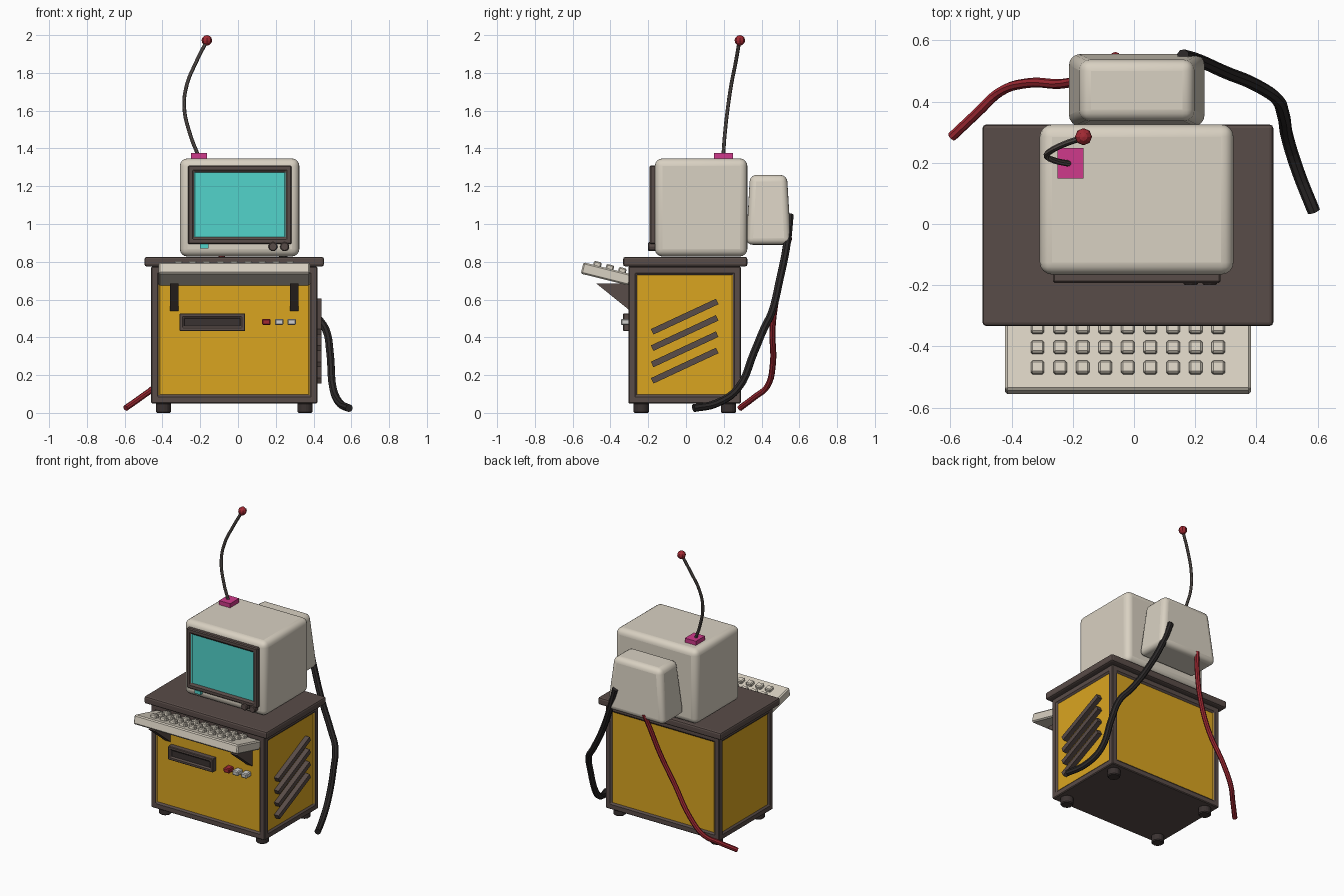
import bpy, bmesh
from math import radians
from mathutils import Vector, Matrix

cube = bpy.data.objects.get("Cube")
if cube:
    bpy.data.objects.remove(cube, do_unlink=True)


def material(name, hex_code):
    channels = [int(hex_code[i:i + 2], 16) / 255 for i in (0, 2, 4)]
    linear = [c / 12.92 if c < 0.04 else ((c + 0.055) / 1.055) ** 2.4 for c in channels]
    mat = bpy.data.materials.new(name)
    mat.use_nodes = True
    mat.diffuse_color = (*linear, 1)
    mat.node_tree.nodes["Principled BSDF"].inputs["Base Color"].default_value = (*linear, 1)
    return mat


BROWN = material("dark brown", "594C48")
DARK = material("near black brown", "3A3231")
YELLOW = material("mustard yellow", "DAA520")
BEIGE = material("warm beige", "D9D1C2")
TEAL = material("screen teal", "52D3CB")
MAGENTA = material("magenta", "CF3A8B")
RED = material("deep red", "A32A34")
BLACK = material("cable black", "2B2828")
GREY = material("wire grey", "645C58")
WHITE = material("button grey", "D0CFCC")


def finish(name, bm, mats, bevel=0, segments=1, smooth=False):
    """Turn a bmesh into an object with an optional bevel."""
    bmesh.ops.recalc_face_normals(bm, faces=bm.faces)
    mesh = bpy.data.meshes.new(name)
    bm.to_mesh(mesh)
    bm.free()
    for mat in mats:
        mesh.materials.append(mat)
    obj = bpy.data.objects.new(name, mesh)
    bpy.context.collection.objects.link(obj)
    if bevel:
        mod = obj.modifiers.new("Bevel", "BEVEL")
        mod.width, mod.segments = bevel, segments
    if smooth:
        bpy.ops.object.select_all(action="DESELECT")
        obj.select_set(True)
        bpy.context.view_layer.objects.active = obj
        bpy.ops.object.shade_smooth_by_angle(angle=radians(40))
    return obj


def box_mesh(x, y, z):
    """Box from (low, high) ranges on each axis."""
    bm = bmesh.new()
    bmesh.ops.create_cube(bm, size=1)
    for v in bm.verts:
        v.co = Vector((a[0] + (c + 0.5) * (a[1] - a[0])) for a, c in zip((x, y, z), v.co))
    return bm


def box(name, x, y, z, mat, bevel=0, segments=1, smooth=False):
    return finish(name, box_mesh(x, y, z), [mat], bevel, segments, smooth)


def inset_panels(bm, faces, thickness, depth):
    """Recess a panel in each face and give it the second material."""
    bm.normal_update()
    bmesh.ops.inset_individual(bm, faces=faces, thickness=thickness)
    bmesh.ops.inset_individual(bm, faces=faces, thickness=0.002, depth=-depth)
    for face in faces:
        face.material_index = 1


def cylinder(name, centre, radius, depth, axis, mat, sides, bevel=0):
    bm = bmesh.new()
    bmesh.ops.create_cone(bm, cap_ends=True, segments=sides, radius1=radius,
                          radius2=radius, depth=depth)
    obj = finish(name, bm, [mat], bevel)
    obj.location = centre
    if axis == "y":
        obj.rotation_euler.x = radians(90)
    return obj


def tube(name, points, radius, mat):
    """Round cable along a smooth path, converted to a mesh."""
    curve = bpy.data.curves.new(name, "CURVE")
    curve.dimensions = "3D"
    curve.bevel_depth, curve.bevel_resolution = radius, 2
    curve.resolution_u, curve.use_fill_caps = 5, True
    spline = curve.splines.new("BEZIER")
    spline.bezier_points.add(len(points) - 1)
    for knot, co in zip(spline.bezier_points, points):
        knot.co = co
        knot.handle_left_type = knot.handle_right_type = "AUTO"
    spline.use_smooth = False
    curve.materials.append(mat)
    obj = bpy.data.objects.new(name, curve)
    bpy.context.collection.objects.link(obj)
    bpy.ops.object.select_all(action="DESELECT")
    obj.select_set(True)
    bpy.context.view_layer.objects.active = obj
    bpy.ops.object.convert(target="MESH")


# Cabinet with recessed side panels, top and feet
bm = box_mesh((-0.46, 0.42), (-0.305, 0.29), (0.05, 0.775))
bm.normal_update()
inset_panels(bm, [f for f in bm.faces if abs(f.normal.z) < 0.5], 0.056, 0.01)
finish("cabinet", bm, [BROWN, YELLOW], 0.008)
box("tabletop", (-0.495, 0.455), (-0.333, 0.325), (0.775, 0.826), BROWN, 0.012, 2)
for x in (-0.395, 0.355):
    for y in (-0.237, 0.225):
        cylinder("foot", (x, y, 0.027), 0.042, 0.054, "z", DARK, 10, 0.006)

# Slanted vent bars on the left side
for i in range(4):
    bar = box("vent_bar", (-0.017, 0.017), (-0.19, 0.19), (-0.016, 0.016), BROWN)
    bar.location = (0.426, -0.007, 0.25 + i * 0.0865)
    bar.rotation_euler.x = radians(25)

# Disk drive and buttons
bm = box_mesh((-0.31, 0.038), (-0.333, -0.29), (0.433, 0.527))
bm.normal_update()
inset_panels(bm, [f for f in bm.faces if f.normal.y < -0.5], 0.03, 0.008)
finish("disk_drive", bm, [BROWN, DARK], 0.006)
for x, mat in ((0.15, RED), (0.218, WHITE), (0.284, WHITE)):
    box("button", (x - 0.023, x + 0.023), (-0.345, -0.29), (0.465, 0.498), mat, 0.006)

# Keyboard tray and keys, tilted down toward the cabinet
tilt = Matrix.Translation((-0.02, -0.42, 0.735)) @ Matrix.Rotation(radians(-14), 4, "X")
tray = box("keyboard", (-0.402, 0.402), (-0.134, 0.13), (-0.031, 0.031), BEIGE, 0.008)
tray.matrix_world = tilt
for column in range(9):
    for row in range(3):
        x, y = (column - 4) * 0.0738, -0.06 + row * 0.068
        key = box("key", (x - 0.022, x + 0.022), (y - 0.021, y + 0.021),
                  (0.025, 0.053), BEIGE, 0.006)
        key.matrix_world = tilt

# Triangular keyboard brackets
for x in (-0.36, 0.274):
    bm = bmesh.new()
    profile = [(-0.475, 0.685), (-0.295, 0.685), (-0.295, 0.54)]
    face = bm.faces.new([bm.verts.new((x, y, z)) for y, z in profile])
    ext = bmesh.ops.extrude_face_region(bm, geom=[face])["geom"]
    bmesh.ops.translate(bm, verts=[v for v in ext if isinstance(v, bmesh.types.BMVert)],
                        vec=(0.046, 0, 0))
    finish("bracket", bm, [BROWN])

# Monitor case, bezel with screen, knobs and power light
box("monitor_case", (-0.308, 0.325), (-0.165, 0.325), (0.828, 1.347), BEIGE, 0.04, 4, True)
bm = box_mesh((-0.265, 0.283), (-0.192, -0.15), (0.893, 1.31))
bm.normal_update()
inset_panels(bm, [f for f in bm.faces if f.normal.y < -0.5], 0.043, 0.012)
finish("screen_bezel", bm, [BROWN, TEAL], 0.009)
for x in (0.185, 0.247):
    cylinder("knob", (x, -0.175, 0.88), 0.025, 0.05, "y", BROWN, 10, 0.005)
box("power_light", (-0.202, -0.157), (-0.19, -0.15), (0.87, 0.893), TEAL)

# Rear housing, narrower toward its top
bm = box_mesh((-0.216, 0.234), (0.318, 0.557), (0.89, 1.26))
for v in bm.verts:
    if v.co.z > 1:
        v.co.x = 0.009 + (v.co.x - 0.009) * 0.82
        v.co.y = 0.432 + (v.co.y - 0.432) * 0.82
finish("rear_housing", bm, [BEIGE], 0.035, 4, True)

# Antenna
box("antenna_base", (-0.25, -0.165), (0.148, 0.248), (1.335, 1.376), MAGENTA)
tube("antenna_wire", [(-0.21, 0.197, 1.36), (-0.255, 0.206, 1.48), (-0.285, 0.222, 1.62),
                      (-0.27, 0.24, 1.74), (-0.225, 0.262, 1.85), (-0.165, 0.283, 1.97)],
     0.01, GREY)
bm = bmesh.new()
bmesh.ops.create_uvsphere(bm, u_segments=8, v_segments=6, radius=0.028)
finish("antenna_tip", bm, [RED]).location = (-0.165, 0.285, 1.972)

# Cables hanging from the rear housing
tube("black_cable", [(0.16, 0.55, 1.05), (0.21, 0.535, 0.9), (0.30, 0.495, 0.7),
                     (0.40, 0.453, 0.53), (0.465, 0.41, 0.44), (0.487, 0.36, 0.32),
                     (0.503, 0.275, 0.13), (0.54, 0.16, 0.05), (0.588, 0.04, 0.025)],
     0.021, BLACK)
tube("red_cable", [(-0.06, 0.547, 0.93), (-0.085, 0.52, 0.83), (-0.14, 0.485, 0.65),
                   (-0.235, 0.458, 0.45), (-0.35, 0.46, 0.26), (-0.44, 0.43, 0.14),
                   (-0.51, 0.365, 0.085), (-0.595, 0.285, 0.025)], 0.016, RED)
